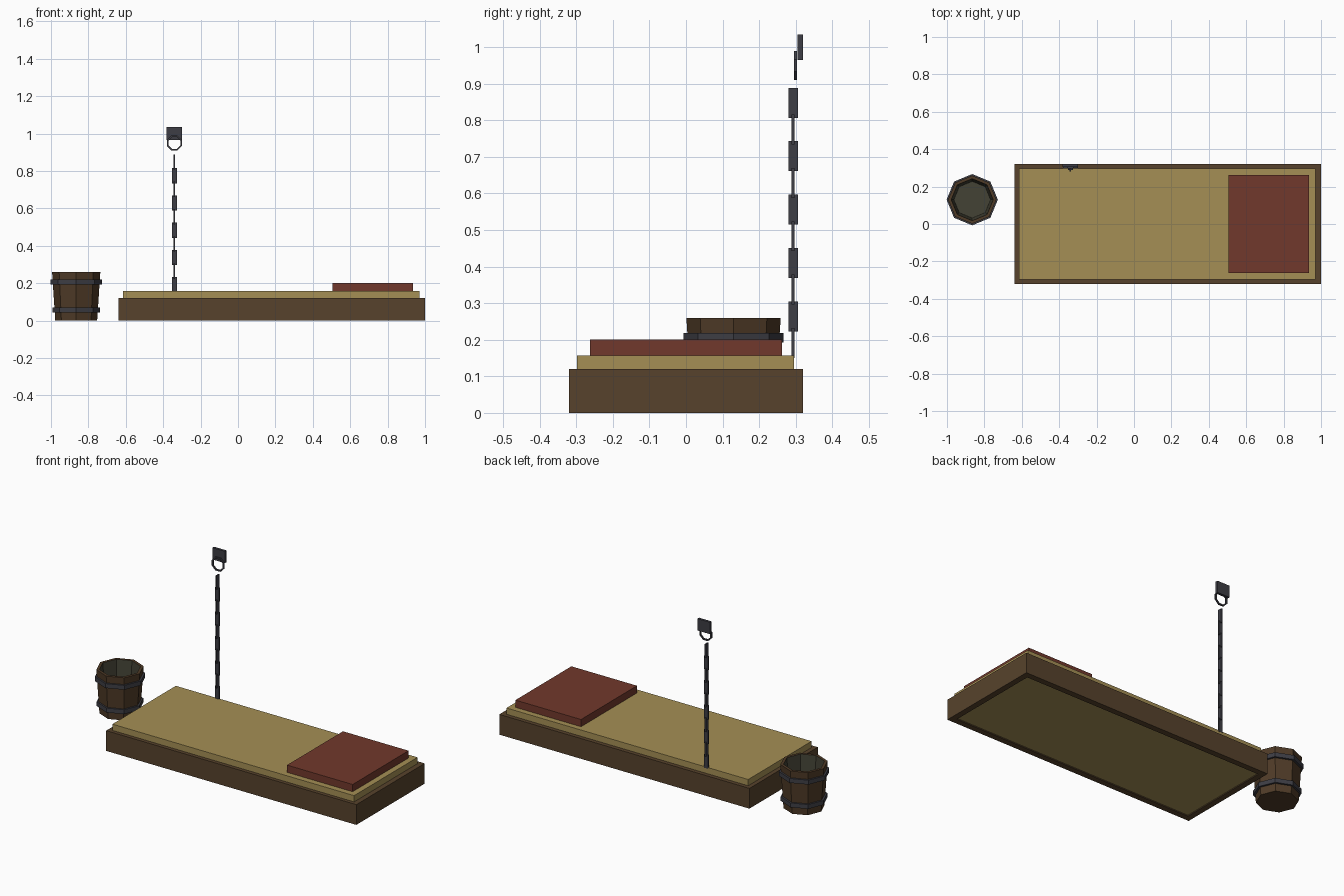
import bpy, bmesh
from math import pi
from mathutils import Matrix

cube = bpy.data.objects.get("Cube")
if cube:
    bpy.data.objects.remove(cube, do_unlink=True)


def material(name, r, g, b):
    m = bpy.data.materials.new(name)
    m.use_nodes = True
    m.diffuse_color = (r, g, b, 1)
    m.node_tree.nodes["Principled BSDF"].inputs["Base Color"].default_value = (r, g, b, 1)
    return m


wood = material("dark_wood", .095, .055, .025)
bucket_wood = material("bucket_wood", .078, .043, .020)
straw = material("straw", .375, .275, .09)
cloth = material("red_cloth", .165, .04, .025)
iron = material("iron", .047, .047, .058)
lining = material("murky_lining", .056, .054, .035)


def finish(name, bm, *mats):
    bmesh.ops.recalc_face_normals(bm, faces=bm.faces)
    mesh = bpy.data.meshes.new(name)
    bm.to_mesh(mesh)
    bm.free()
    for m in mats:
        mesh.materials.append(m)
    obj = bpy.data.objects.new(name, mesh)
    bpy.context.collection.objects.link(obj)
    return obj


def box(name, x, y, z, mat):
    """Box from its (min, max) range on each axis."""
    bm = bmesh.new()
    size = [b - a for a, b in (x, y, z)]
    mid = [(a + b) / 2 for a, b in (x, y, z)]
    bmesh.ops.create_cube(bm, size=1, matrix=Matrix.Translation(mid) @ Matrix.Diagonal((*size, 1)))
    return finish(name, bm, mat)


def lathe(name, profile, mats, location, closed=False, inner=()):
    """Eight-sided turned shape; profile segments listed in inner take the second material."""
    bm = bmesh.new()
    rings = []
    for r, z in profile:
        ring = bmesh.ops.create_circle(bm, segments=8, radius=r,
                                       matrix=Matrix.Translation((0, 0, z)))["verts"]
        rings.append(ring)
    count = len(rings)
    for i in range(count if closed else count - 1):
        a, b = rings[i], rings[(i + 1) % count]
        for k in range(8):
            n = (k + 1) % 8
            f = bm.faces.new((a[k], a[n], b[n], b[k]))
            f.material_index = int(i in inner)
    if not closed:
        bm.faces.new(rings[0])
        bm.faces.new(rings[-1]).material_index = len(mats) - 1
    obj = finish(name, bm, *mats)
    obj.location = location
    return obj


# Bed: four boards around a straw mattress, with a folded blanket
left, right, half, rim, height = -.64, 1, .32, .035, .12
for side, y in (("front", (-half, -half + rim)), ("back", (half - rim, half))):
    box(side + "_board", (left, right), y, (0, height), wood)
for side, x in (("right", (left, left + rim)), ("left", (right - rim, right))):
    box(side + "_board", x, (-half + rim, half - rim), (0, height), wood)
box("mattress", (-.615, .97), (-.298, .296), (.006, .157), straw)
box("blanket", (.505, .935), (-.262, .262), (.155, .2), cloth)

# Bucket: tapered octagonal tub with two iron hoops
spot = (-.865, .13, 0)
lathe("bucket", [(.112, 0), (.129, .26), (.112, .26), (.098, .03)],
      (bucket_wood, lining), spot, inner=(2,))
for name, z, r in (("lower_hoop", .057, .127), ("upper_hoop", .206, .137)):
    lathe(name, [(r, z - .013), (r, z + .013), (r - .016, z + .013), (r - .016, z - .013)],
          (iron,), spot, closed=True)

# Chain: flat links turned a quarter each time
chain_x, chain_y = -.34, .293
for i in range(10):
    z = .848 - .073 * i
    wide, thin = .013, .004
    dx, dy = (thin, wide) if i % 2 == 0 else (wide, thin)
    box("chain_link", (chain_x - dx, chain_x + dx), (chain_y - dy, chain_y + dy),
        (z - .041, z + .041), iron)

# Wall plate with its hanging ring
box("wall_plate", (chain_x - .041, chain_x + .041), (.305, .32), (.965, 1.035), iron)
ring = lathe("wall_ring", [(.043, -.004), (.043, .004), (.034, .004), (.034, -.004)],
             (iron,), (chain_x, .3, .95), closed=True)
ring.rotation_euler = (pi / 2, pi / 8, 0)
